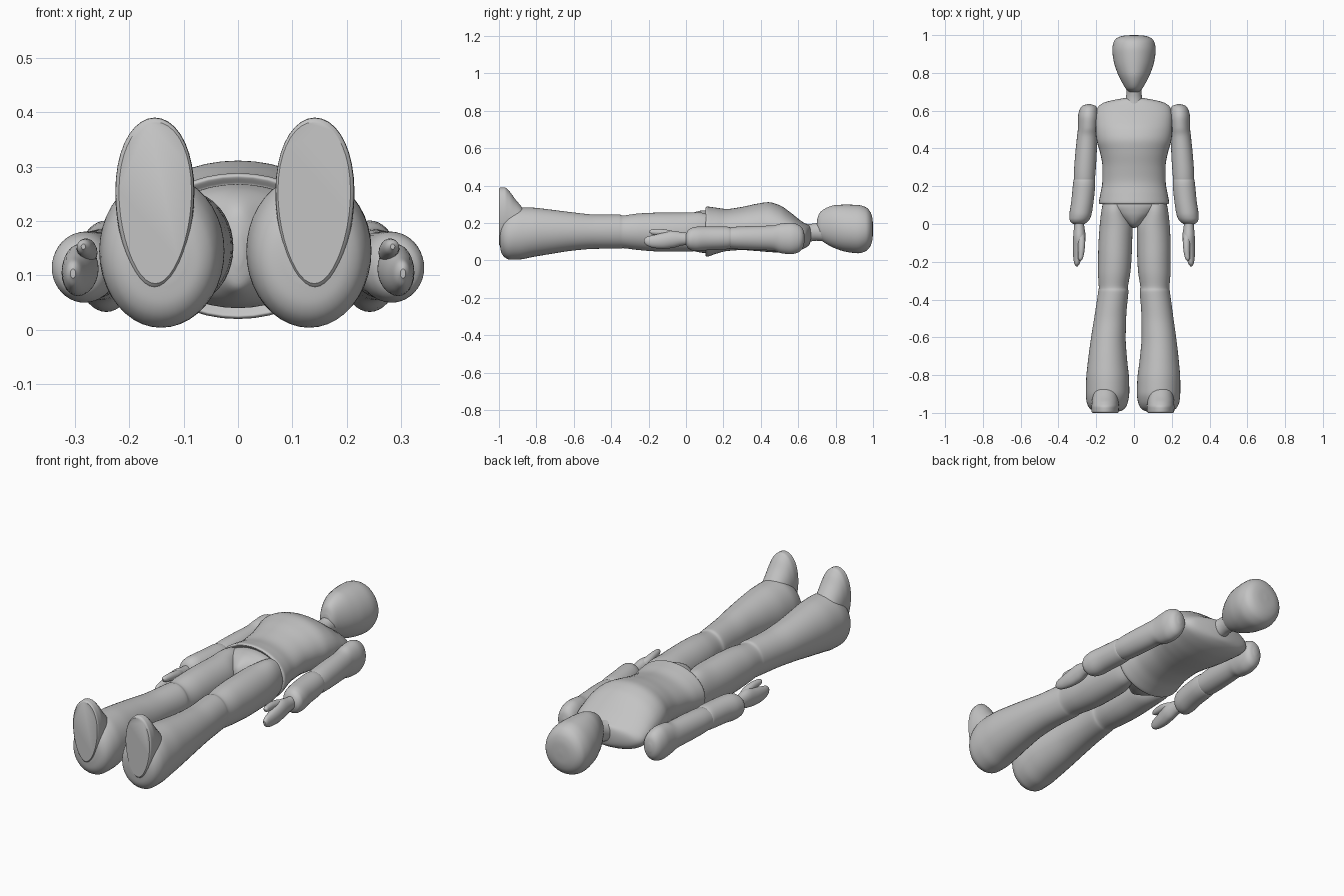
import bpy, bmesh, math

grey = bpy.data.materials.new("plain grey")
grey.diffuse_color = (0.55, 0.55, 0.55, 1)


def smooth_stations(st, steps):
    """Fill in stations with a monotone curve, so there are no overshoots."""
    n, m = len(st), len(st[0])
    tan = [[0.0] * m for _ in st]
    for i in range(n):
        for k in range(m):
            a = st[i][k] - st[i - 1][k] if i else None
            b = st[i + 1][k] - st[i][k] if i < n - 1 else None
            if a is None or b is None:
                tan[i][k] = b if a is None else a
            elif a * b > 0:
                tan[i][k] = 2 * a * b / (a + b)
    out = []
    for i in range(n - 1):
        for j in range(steps):
            t = j / steps
            h = (2*t**3 - 3*t*t + 1, t**3 - 2*t*t + t, 3*t*t - 2*t**3, t**3 - t*t)
            out.append([h[0]*st[i][k] + h[1]*tan[i][k] + h[2]*st[i+1][k] + h[3]*tan[i+1][k]
                        for k in range(m)])
    return out + [list(st[-1])]


def loft(name, stations, side=1, egg=0.0, steps=5, sides=40, shift=None):
    """Skin oval sections (y, x0, x1, z0, z1) along y; egg widens the upper half."""
    bm = bmesh.new()
    rings = []
    for y, x0, x1, z0, z1 in smooth_stations(stations, steps):
        cx, cz, rx, rz = (x0 + x1) / 2, (z0 + z1) / 2, (x1 - x0) / 2, (z1 - z0) / 2
        dx = shift(y) if shift else 0
        ring = []
        for i in range(sides):
            a = 2 * math.pi * i / sides
            w = rx * (1 + egg * math.sin(a))
            ring.append(bm.verts.new((side * (cx + w * math.cos(a)) + dx, y, cz + rz * math.sin(a))))
        rings.append(ring)
    for r, q in zip(rings, rings[1:]):
        for i in range(sides):
            j = (i + 1) % sides
            bm.faces.new((r[i], r[j], q[j], q[i]))
    bm.faces.new(rings[0])
    bm.faces.new(rings[-1])
    bmesh.ops.recalc_face_normals(bm, faces=bm.faces)
    me = bpy.data.meshes.new(name)
    bm.to_mesh(me)
    bm.free()
    me.materials.append(grey)
    ob = bpy.data.objects.new(name, me)
    bpy.context.collection.objects.link(ob)
    bpy.context.view_layer.objects.active = ob
    ob.select_set(True)
    bpy.ops.object.shade_smooth_by_angle(angle=math.radians(40))
    ob.select_set(False)
    return ob


def centred(rows):
    return [(y, -w, w, z0, z1) for y, w, z0, z1 in rows]


# Head, wider at the crown, with a narrow chin
loft("head", centred([
    (0.70, 0.025, 0.15, 0.215), (0.712, 0.04, 0.12, 0.25), (0.74, 0.058, 0.095, 0.275),
    (0.80, 0.088, 0.063, 0.296), (0.86, 0.107, 0.045, 0.298), (0.92, 0.115, 0.038, 0.296),
    (0.965, 0.107, 0.052, 0.282), (0.99, 0.08, 0.085, 0.25), (0.998, 0.045, 0.12, 0.215),
    (1.0, 0.006, 0.16, 0.175)]), egg=-0.06)
loft("neck", centred([(0.60, 0.06, 0.08, 0.20), (0.66, 0.045, 0.10, 0.195),
                      (0.70, 0.04, 0.105, 0.20), (0.76, 0.045, 0.10, 0.22)]))

# Shirt with a chest swell, a waist and an open hem
loft("torso", centred([
    (0.115, 0.165, 0.04, 0.268), (0.105, 0.178, 0.025, 0.282), (0.115, 0.186, 0.02, 0.288),
    (0.16, 0.178, 0.035, 0.282), (0.22, 0.168, 0.05, 0.275), (0.30, 0.167, 0.055, 0.286),
    (0.38, 0.18, 0.05, 0.303), (0.44, 0.197, 0.045, 0.311), (0.50, 0.203, 0.042, 0.295),
    (0.56, 0.203, 0.045, 0.255), (0.61, 0.195, 0.055, 0.215), (0.64, 0.165, 0.068, 0.195),
    (0.66, 0.09, 0.085, 0.185), (0.668, 0.04, 0.11, 0.17)]))
loft("pelvis", centred([
    (0.15, 0.165, 0.045, 0.265), (0.10, 0.163, 0.04, 0.268), (0.06, 0.125, 0.045, 0.262),
    (0.02, 0.07, 0.06, 0.245), (-0.01, 0.03, 0.08, 0.215), (-0.02, 0.008, 0.12, 0.17)]))


def lean(y):
    # Slight sideways lean of both legs
    return 0.004 + 0.010 * min(y, 0)


for side, label in ((1, "right"), (-1, "left")):
    # Flared trouser leg, rounded off at the heel
    loft(label + "_leg", [
        (0.13, 0.05, 0.165, 0.07, 0.245), (0.06, 0.035, 0.178, 0.05, 0.257),
        (-0.03, 0.012, 0.187, 0.047, 0.255), (-0.15, 0.014, 0.192, 0.048, 0.255),
        (-0.25, 0.02, 0.192, 0.055, 0.251), (-0.335, 0.033, 0.187, 0.065, 0.240),
        (-0.36, 0.03, 0.190, 0.063, 0.245), (-0.48, 0.04, 0.207, 0.062, 0.245),
        (-0.60, 0.042, 0.225, 0.053, 0.256), (-0.72, 0.033, 0.240, 0.035, 0.271),
        (-0.82, 0.022, 0.249, 0.018, 0.282), (-0.89, 0.020, 0.250, 0.005, 0.284),
        (-0.94, 0.026, 0.246, 0.004, 0.270), (-0.975, 0.042, 0.230, 0.022, 0.240),
        (-0.99, 0.065, 0.208, 0.05, 0.21), (-0.995, 0.09, 0.19, 0.085, 0.19)],
        side, shift=lean)
    # Shoe with a flat sole and raised toe
    loft(label + "_foot", [
        (-1.0, 0.080, 0.212, 0.085, 0.382), (-0.993, 0.076, 0.218, 0.078, 0.389),
        (-0.97, 0.075, 0.219, 0.07, 0.390), (-0.945, 0.077, 0.217, 0.07, 0.370),
        (-0.915, 0.08, 0.214, 0.07, 0.330), (-0.88, 0.083, 0.21, 0.07, 0.288),
        (-0.85, 0.09, 0.20, 0.08, 0.25)], side, egg=0.14, shift=lean)
    # Upper sleeve with a round shoulder
    loft(label + "_upper_arm", [
        (0.634, 0.228, 0.25, 0.10, 0.135), (0.626, 0.205, 0.272, 0.07, 0.165),
        (0.605, 0.192, 0.288, 0.045, 0.188), (0.56, 0.187, 0.297, 0.033, 0.201),
        (0.51, 0.19, 0.297, 0.038, 0.197), (0.46, 0.194, 0.302, 0.053, 0.186),
        (0.36, 0.198, 0.312, 0.056, 0.184), (0.27, 0.204, 0.318, 0.06, 0.180),
        (0.23, 0.208, 0.318, 0.065, 0.175), (0.20, 0.22, 0.31, 0.08, 0.16)], side)
    # Flared lower sleeve
    loft(label + "_forearm", [
        (0.25, 0.22, 0.305, 0.08, 0.16), (0.235, 0.207, 0.319, 0.063, 0.177),
        (0.20, 0.206, 0.324, 0.058, 0.181), (0.12, 0.214, 0.332, 0.055, 0.181),
        (0.06, 0.223, 0.341, 0.050, 0.180), (0.03, 0.232, 0.342, 0.054, 0.174),
        (0.01, 0.247, 0.335, 0.066, 0.160), (0.0, 0.262, 0.322, 0.085, 0.142)], side)
    # Flat mitten hand and a separate thumb
    loft(label + "_hand", [
        (0.03, 0.27, 0.315, 0.085, 0.145), (-0.02, 0.262, 0.318, 0.08, 0.15),
        (-0.07, 0.256, 0.322, 0.067, 0.158), (-0.12, 0.264, 0.324, 0.062, 0.148),
        (-0.17, 0.276, 0.322, 0.066, 0.136), (-0.21, 0.288, 0.316, 0.08, 0.126),
        (-0.224, 0.298, 0.308, 0.095, 0.112)], side, sides=24)
    loft(label + "_thumb", [
        (-0.04, 0.265, 0.305, 0.11, 0.148), (-0.09, 0.258, 0.298, 0.122, 0.162),
        (-0.14, 0.262, 0.296, 0.130, 0.168), (-0.18, 0.270, 0.296, 0.138, 0.166),
        (-0.195, 0.28, 0.288, 0.148, 0.158)], side, sides=20)
